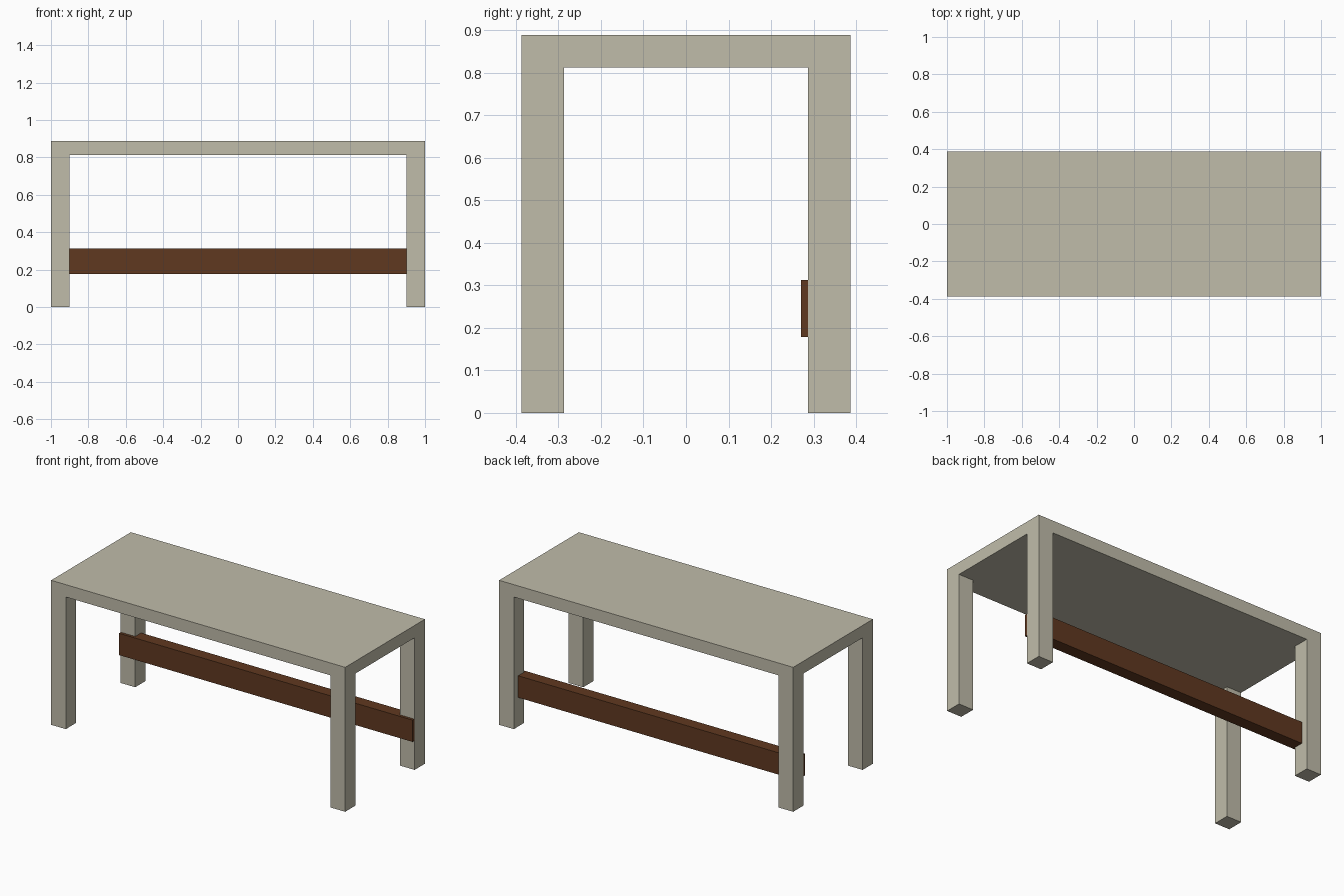
import bpy
import bmesh
from mathutils import Vector

default = bpy.data.objects.get("Cube")
if default:
    bpy.data.objects.remove(default, do_unlink=True)

HALF_X, HALF_Y = 1.0, 0.387
HEIGHT, UNDERSIDE = 0.888, 0.812
LEG = 0.1


def make_material(name, color):
    mat = bpy.data.materials.new(name)
    mat.use_nodes = True
    mat.diffuse_color = color
    mat.node_tree.nodes["Principled BSDF"].inputs["Base Color"].default_value = color
    return mat


def box(bm, low, high):
    low, high = Vector(low), Vector(high)
    verts = bmesh.ops.create_cube(bm, size=1)["verts"]
    for v in verts:
        v.co = (low + high) / 2 + v.co * (high - low)


def finish(bm, name, mat):
    bmesh.ops.recalc_face_normals(bm, faces=bm.faces)
    mesh = bpy.data.meshes.new(name)
    bm.to_mesh(mesh)
    bm.free()
    mesh.materials.append(mat)
    obj = bpy.data.objects.new(name, mesh)
    bpy.context.collection.objects.link(obj)
    return obj


beige = make_material("warm_beige", (0.527, 0.503, 0.402, 1))
brown = make_material("dark_brown_wood", (0.117, 0.040, 0.0144, 1))

# Tabletop, cut along the inner leg lines
bm = bmesh.new()
box(bm, (-HALF_X, -HALF_Y, UNDERSIDE), (HALF_X, HALF_Y, HEIGHT))
for axis, half in ((Vector((1, 0, 0)), HALF_X), (Vector((0, 1, 0)), HALF_Y)):
    for side in (-1, 1):
        bmesh.ops.bisect_plane(bm, geom=bm.verts[:] + bm.edges[:] + bm.faces[:],
                               plane_co=axis * side * (half - LEG), plane_no=axis)

# Four legs extruded from the underside corners, flush with the top
bm.normal_update()
corners = []
for f in bm.faces:
    c = f.calc_center_median()
    if f.normal.z < -0.9 and abs(c.x) > HALF_X - LEG and abs(c.y) > HALF_Y - LEG:
        corners.append(f)
for f in corners:
    foot = bmesh.ops.extrude_discrete_faces(bm, faces=[f])["faces"][0]
    for v in foot.verts:
        v.co.z = 0
bmesh.ops.dissolve_limit(bm, angle_limit=0.01, verts=bm.verts, edges=bm.edges)
finish(bm, "table_frame", beige)

# Wooden stretcher let into the back legs
bm = bmesh.new()
box(bm, (-0.998, 0.27, 0.178), (0.998, 0.345, 0.312))
finish(bm, "back_stretcher", brown)
